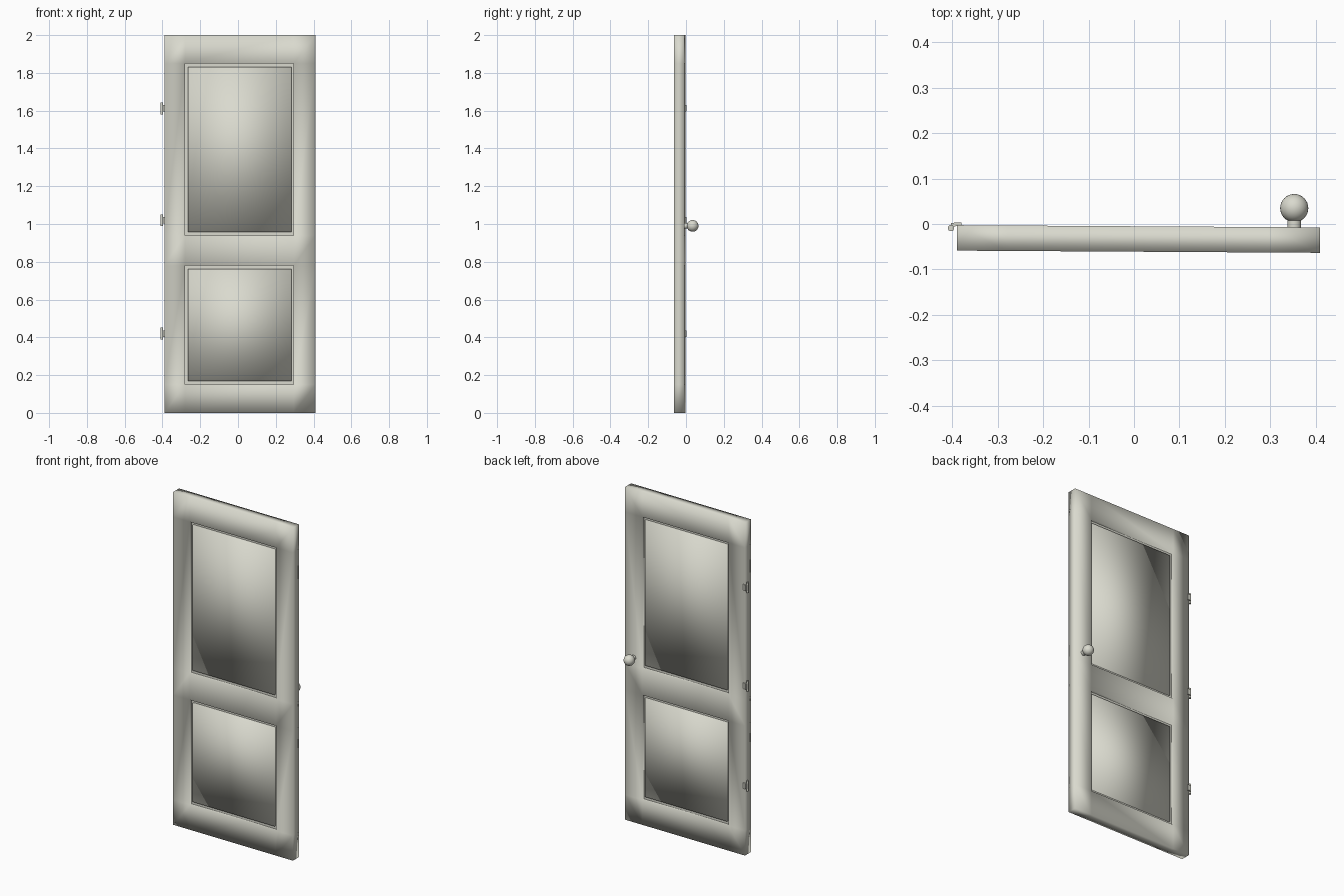
import bpy, bmesh, math

if "Cube" in bpy.data.objects:
    bpy.data.objects.remove(bpy.data.objects["Cube"])

paint = bpy.data.materials.new("pale warm grey")
paint.diffuse_color = (0.70, 0.70, 0.62, 1)
paint.use_nodes = True
paint.node_tree.nodes["Principled BSDF"].inputs["Base Color"].default_value = paint.diffuse_color

Y_MID, HALF = -0.033, 0.028        # door thickness centre and half depth
XS = [-0.39, -0.28, 0.295, 0.41]   # stile lines
ZS = [0, 0.15, 0.78, 0.94, 1.85, 2]  # rail lines


def finish(bm, name, smooth=True, skew=True):
    if skew:                        # the door is turned very slightly
        for v in bm.verts:
            v.co.y -= 0.006 * v.co.x
    bmesh.ops.recalc_face_normals(bm, faces=bm.faces)
    me = bpy.data.meshes.new(name)
    bm.to_mesh(me)
    bm.free()
    me.materials.append(paint)
    for p in me.polygons:
        p.use_smooth = smooth
    ob = bpy.data.objects.new(name, me)
    bpy.context.collection.objects.link(ob)
    return ob


def box(name, x0, x1, y0, y1, z0, z1, smooth=False, skew=True):
    bm = bmesh.new()
    bmesh.ops.create_cube(bm, size=1)
    for v in bm.verts:
        v.co = (x0 + (v.co.x + .5) * (x1 - x0), y0 + (v.co.y + .5) * (y1 - y0),
                z0 + (v.co.z + .5) * (z1 - z0))
    return finish(bm, name, smooth, skew)


def cylinder(name, r, depth, loc, axis='z'):
    rot = (math.pi / 2, 0, 0) if axis == 'y' else (0, 0, 0)
    bpy.ops.mesh.primitive_cylinder_add(vertices=24, radius=r, depth=depth, location=loc, rotation=rot)
    ob = bpy.context.object
    ob.name = name
    ob.data.materials.append(paint)
    bpy.ops.object.shade_smooth_by_angle()
    return ob


# Frame: grid of stiles and rails with two openings, extruded to thickness
bm = bmesh.new()
grid = [[bm.verts.new((x, Y_MID - HALF, z)) for z in ZS] for x in XS]
for i in range(3):
    for j in range(5):
        if i == 1 and j in (1, 3):
            continue
        bm.faces.new((grid[i][j], grid[i + 1][j], grid[i + 1][j + 1], grid[i][j + 1]))
front = bm.faces[:]
ext = bmesh.ops.extrude_face_region(bm, geom=front, use_keep_orig=True)
for g in ext["geom"]:
    if isinstance(g, bmesh.types.BMVert):
        g.co.y += 2 * HALF
finish(bm, "door_frame")

# Panels: groove floor and a raised field visible on both sides
for name, z0, z1 in (("lower", 0.15, 0.78), ("upper", 0.94, 1.85)):
    box(name + "_groove", -0.28, 0.295, Y_MID - 0.012, Y_MID + 0.012, z0, z1)
    box(name + "_panel", -0.265, 0.282, Y_MID - 0.020, Y_MID + 0.020,
        z0 + 0.018, z1 - 0.018, smooth=True)

# Hinges
for n, z in enumerate((0.42, 1.02, 1.612)):
    cylinder(f"hinge_barrel_{n}", 0.007, 0.062, (-0.403, -0.009, z))
    box(f"hinge_arm_{n}", -0.403, -0.393, -0.006, 0.002, z - 0.017, z + 0.017, skew=False)
    box(f"hinge_leaf_{n}", -0.396, -0.38, -0.004, 0.003, z - 0.017, z + 0.017, skew=False)

# Knob
cylinder("knob_neck", 0.015, 0.03, (0.353, -0.002, 0.99), 'y')
bpy.ops.mesh.primitive_uv_sphere_add(segments=32, ring_count=16, radius=0.031, location=(0.353, 0.035, 0.99))
knob = bpy.context.object
knob.name = "knob"
knob.data.materials.append(paint)
bpy.ops.object.shade_smooth()
